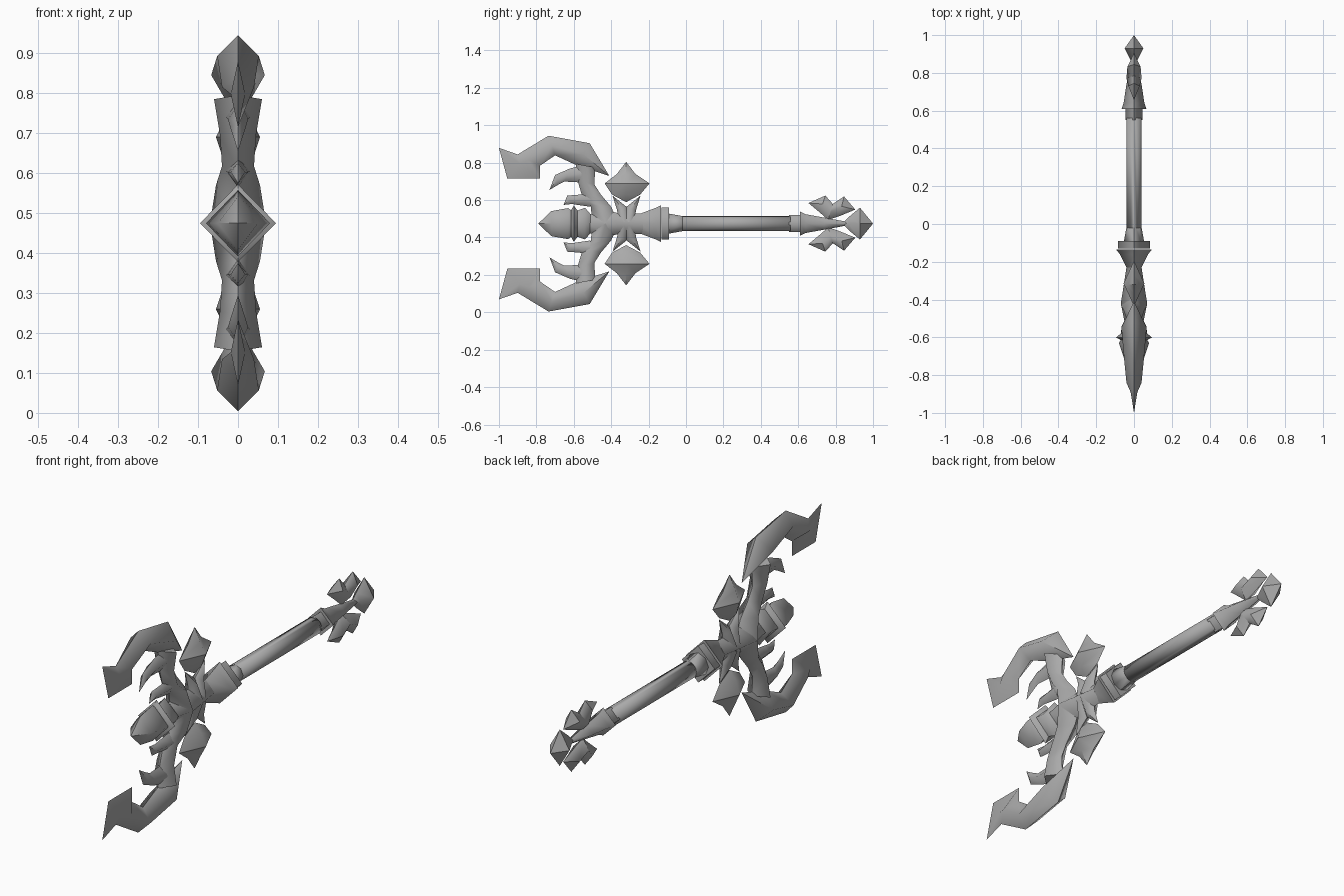
import bpy, bmesh
from mathutils import Matrix

cube = bpy.data.objects.get("Cube")
if cube:
    bpy.data.objects.remove(cube)

CENTRE = 0.474

steel = bpy.data.materials.new("grey_steel")
steel.use_nodes = True
grey = (.4, .4, .4, 1)
steel.diffuse_color = grey
steel.node_tree.nodes["Principled BSDF"].inputs["Base Color"].default_value = grey


def finish(name, bm):
    """Weld, smooth with crisp rims, and lift the part to the staff axis."""
    bmesh.ops.remove_doubles(bm, verts=bm.verts, dist=.0005)
    bmesh.ops.recalc_face_normals(bm, faces=bm.faces)
    for face in bm.faces:
        face.smooth = True
    for edge in bm.edges:
        on_ridge = all(abs(v.co.x) > .001 for v in edge.verts)
        if len(edge.link_faces) == 2 and not on_ridge:
            edge.smooth = edge.calc_face_angle(0) < .7
    mesh = bpy.data.meshes.new(name)
    bm.to_mesh(mesh)
    bm.free()
    mesh.materials.append(steel)
    part = bpy.data.objects.new(name, mesh)
    part.location.z = CENTRE
    bpy.context.collection.objects.link(part)


def blade(name, sections, side=1):
    """Loft diamond sections: outer (y, z), inner (y, z), half thickness."""
    bm = bmesh.new()
    rings = []
    for (oy, oz), (iy, iz), thick in sections:
        my, mz = (oy + iy) / 2, (oz + iz) / 2
        corners = [(0, oy, oz), (thick, my, mz), (0, iy, iz), (-thick, my, mz)]
        rings.append([bm.verts.new((x, y, z * side)) for x, y, z in corners])
    for a, b in zip(rings, rings[1:]):
        for i in range(4):
            j = (i + 1) % 4
            bm.faces.new((a[i], a[j], b[j], b[i]))
    bm.faces.new(rings[0])
    bm.faces.new(rings[-1])
    finish(name, bm)


def point(y, z):
    return (y, z), (y, z), 0


def axial(name, profile):
    """Diamond part on the staff axis: y, half height, half width."""
    blade(name, [((y, h), (y, -h), w) for y, h, w in profile])


def rod(name, start, end, r_start, r_end, sides):
    bm = bmesh.new()
    turn = Matrix.Translation((0, (start + end) / 2, 0)) @ Matrix.Rotation(-1.5708, 4, 'X')
    bmesh.ops.create_cone(bm, cap_ends=True, segments=sides, radius1=r_start,
                          radius2=r_end, depth=end - start, matrix=turn)
    finish(name, bm)


# Shaft and its collars
rod("shaft", -.02, .56, .04, .04, 16)
rod("shaft_socket", -.1, .005, .055, .036, 8)
axial("collar", [(-.13, .085, .085), (-.09, .085, .085)])
axial("collar_flare", [(-.24, .055, .035), (-.16, .085, .075), (-.135, .097, .095)])

# Central hub, crown and spear point
axial("hub", [(-.52, .05, .05), (-.42, .07, .07), (-.36, .055, .06), (-.23, .055, .04)])
axial("crown", [(-.615, .07, .07), (-.60, .097, .095), (-.58, .07, .07),
                (-.54, .085, .065), (-.51, .05, .05)])
axial("spear_point", [(-.79, 0, 0), (-.72, .067, .05), (-.63, .083, .08), (-.6, .06, .06)])

# Tail collar, core and point
axial("tail_collar", [(.55, .046, .046), (.612, .046, .046)])
axial("tail_ring", [(.61, .065, .065), (.64, .05, .055), (.74, .032, .04), (.86, .01, .015)])
axial("tail_point", [(.84, .005, .01), (.87, .035, .02), (.93, .085, .05), (1, 0, 0)])

# Paired parts above and below the axis
for side, word in ((1, "upper"), (-1, "lower")):
    blade(word + "_arm", [
        ((-.36, 0), (-.50, 0), .07),
        ((-.40, .09), (-.51, .10), .055),
        ((-.455, .155), (-.55, .13), .04),
        ((-.49, .21), (-.58, .23), .045),
        ((-.485, .30), (-.59, .32), .06)], side)
    blade(word + "_crescent", [
        point(-.41, .255),
        ((-.515, .43), (-.58, .31), .067),
        ((-.735, .47), (-.70, .365), .052),
        ((-.90, .37), (-.78, .31), .04),
        ((-1, .405), (-.78, .24), .018),
        point(-.955, .24)], side)
    blade(word + "_outer_barb", [
        ((-.56, .31), (-.56, .22), .03),
        ((-.62, .295), (-.65, .225), .025),
        ((-.70, .26), (-.68, .21), .018),
        point(-.73, .18)], side)
    blade(word + "_inner_barb", [
        ((-.51, .17), (-.51, .09), .03),
        ((-.57, .155), (-.58, .10), .025),
        ((-.635, .15), (-.61, .105), .018),
        point(-.655, .10)], side)
    blade(word + "_gem", [
        point(-.32, .33),
        ((-.27, .265), (-.37, .265), .03),
        ((-.195, .215), (-.435, .215), .055),
        ((-.245, .155), (-.395, .155), .035),
        point(-.32, .115)], side)
    for flip, place in ((1, "back"), (-1, "front")):
        def across(offset):
            return -.318 + offset * flip
        blade(f"{word}_{place}_prong", [
            ((across(.045), .01), (across(-.02), .01), .05),
            ((across(.05), .07), (across(0), .09), .03),
            point(across(.075), .15)], side)
    blade(word + "_tail_fin", [
        point(.655, .11),
        ((.745, .15), (.715, .06), .03),
        ((.785, .105), (.76, .02), .04),
        ((.845, .145), (.82, .04), .035),
        point(.905, .075)], side)
